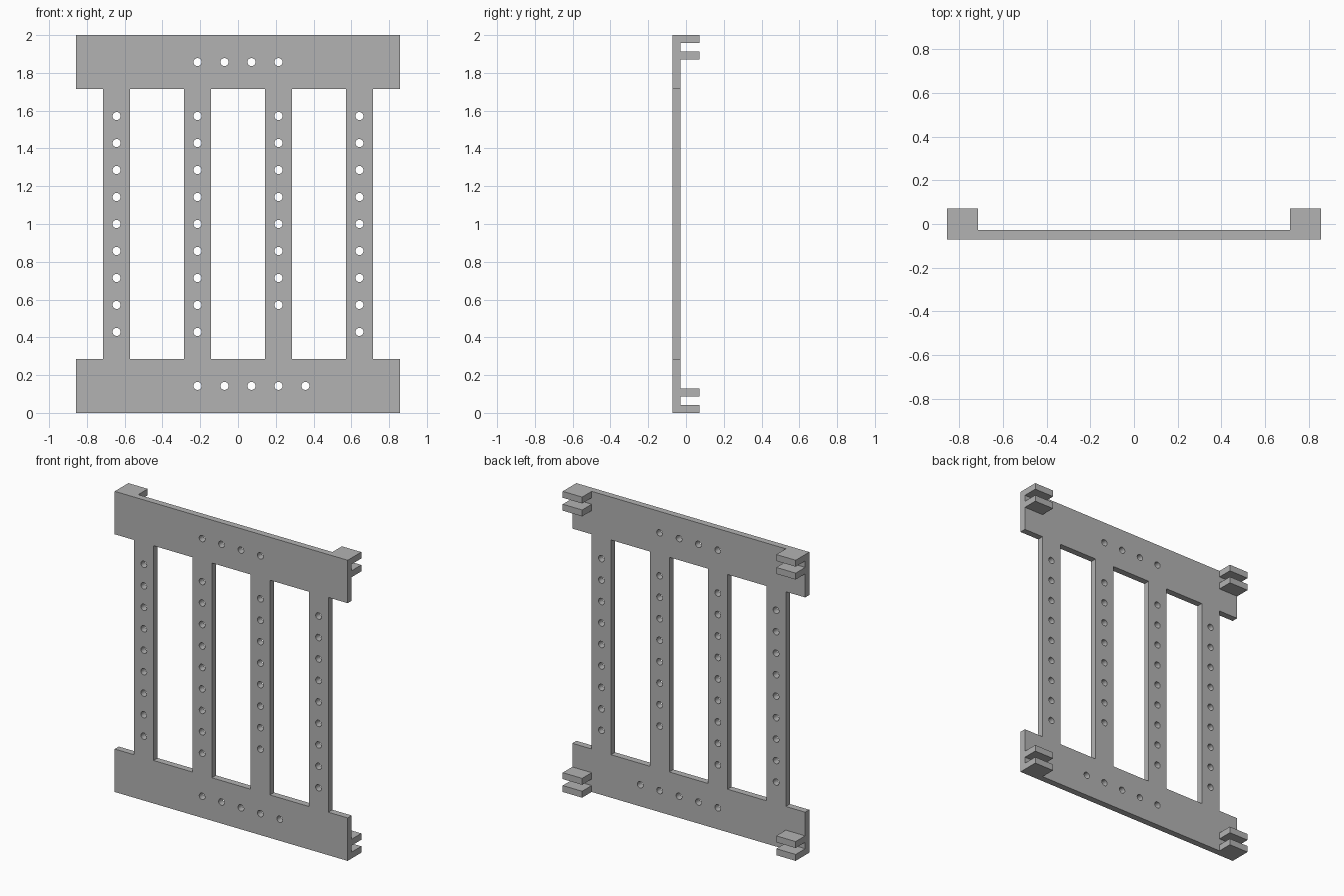
import bpy, bmesh, math
from mathutils import Matrix

cube = bpy.data.objects.get("Cube")
if cube:
    bpy.data.objects.remove(cube, do_unlink=True)

U = 1 / 7            # grid pitch of the holes
T = 0.3 * U          # sheet thickness
DEPTH = U            # overall depth
HOLE = 0.15 * U
POSTS = (-4.5, -1.5, 1.5, 4.5)

grey = bpy.data.materials.new("plain grey")
grey.use_nodes = True
colour = (0.45, 0.45, 0.45, 1)
grey.diffuse_color = colour
grey.node_tree.nodes["Principled BSDF"].inputs["Base Color"].default_value = colour


def add_loop(curve, points):
    spline = curve.splines.new("POLY")
    spline.points.add(len(points) - 1)
    for p, (x, z) in zip(spline.points, points):
        p.co = (x * U, z * U, 0, 1)
    spline.use_cyclic_u = True


def circle(x, z, sides=24):
    r = HOLE / U
    return [(x + r * math.cos(2 * math.pi * i / sides),
             z + r * math.sin(2 * math.pi * i / sides)) for i in range(sides)]


# Flat frame: outline, windows between the posts, and holes
profile = bpy.data.curves.new("frame_profile", "CURVE")
profile.dimensions = "2D"
profile.fill_mode = "BOTH"
profile.extrude = T / 2
right_half = [(6, 0), (6, 2), (5, 2), (5, 12), (6, 12), (6, 14)]
add_loop(profile, right_half + [(-x, z) for x, z in reversed(right_half)])
for a, b in zip(POSTS, POSTS[1:]):
    add_loop(profile, [(a + 0.5, 2), (b - 0.5, 2), (b - 0.5, 12), (a + 0.5, 12)])

# Post holes; the third post has no lowest hole
holes = [(x, z) for x in POSTS for z in range(3, 12) if (x, z) != (1.5, 3)]
holes += [(i - 1.5, 13) for i in range(4)]      # top rail
holes += [(i - 1.5, 1) for i in range(5)]       # bottom rail
for x, z in holes:
    add_loop(profile, circle(x, z))

source = bpy.data.objects.new("frame_source", profile)
bpy.context.collection.objects.link(source)
bpy.context.view_layer.update()
mesh = bpy.data.meshes.new_from_object(
    source.evaluated_get(bpy.context.evaluated_depsgraph_get()))
bpy.data.objects.remove(source, do_unlink=True)

# Stand the frame upright and weld it
mesh.transform(Matrix.Translation((0, -DEPTH / 2 + T / 2, 0))
               @ Matrix.Rotation(math.pi / 2, 4, "X"))
bm = bmesh.new()
bm.from_mesh(mesh)
bmesh.ops.remove_doubles(bm, verts=bm.verts, dist=1e-5)
bmesh.ops.recalc_face_normals(bm, faces=bm.faces)
bm.to_mesh(mesh)
bm.free()
mesh.materials.clear()
mesh.materials.append(grey)
frame = bpy.data.objects.new("frame", mesh)
bpy.context.collection.objects.link(frame)
bpy.context.view_layer.objects.active = frame
frame.select_set(True)
bpy.ops.object.shade_smooth_by_angle(angle=math.radians(30))


# Paired clip tabs on the back of each corner
def add_tab(name, x, z):
    bm = bmesh.new()
    bmesh.ops.create_cube(bm, size=1)
    bmesh.ops.scale(bm, vec=(U, DEPTH - T, T), verts=bm.verts)
    bmesh.ops.translate(bm, vec=(x, T / 2, z), verts=bm.verts)
    tab_mesh = bpy.data.meshes.new(name)
    bm.to_mesh(tab_mesh)
    bm.free()
    tab_mesh.materials.append(grey)
    bpy.context.collection.objects.link(bpy.data.objects.new(name, tab_mesh))


for side, sx in (("left", 1), ("right", -1)):
    for place, offset in (("outer", T / 2), ("inner", 2.5 * T)):
        add_tab(f"bottom_{side}_{place}_tab", sx * 5.5 * U, offset)
        add_tab(f"top_{side}_{place}_tab", sx * 5.5 * U, 14 * U - offset)
